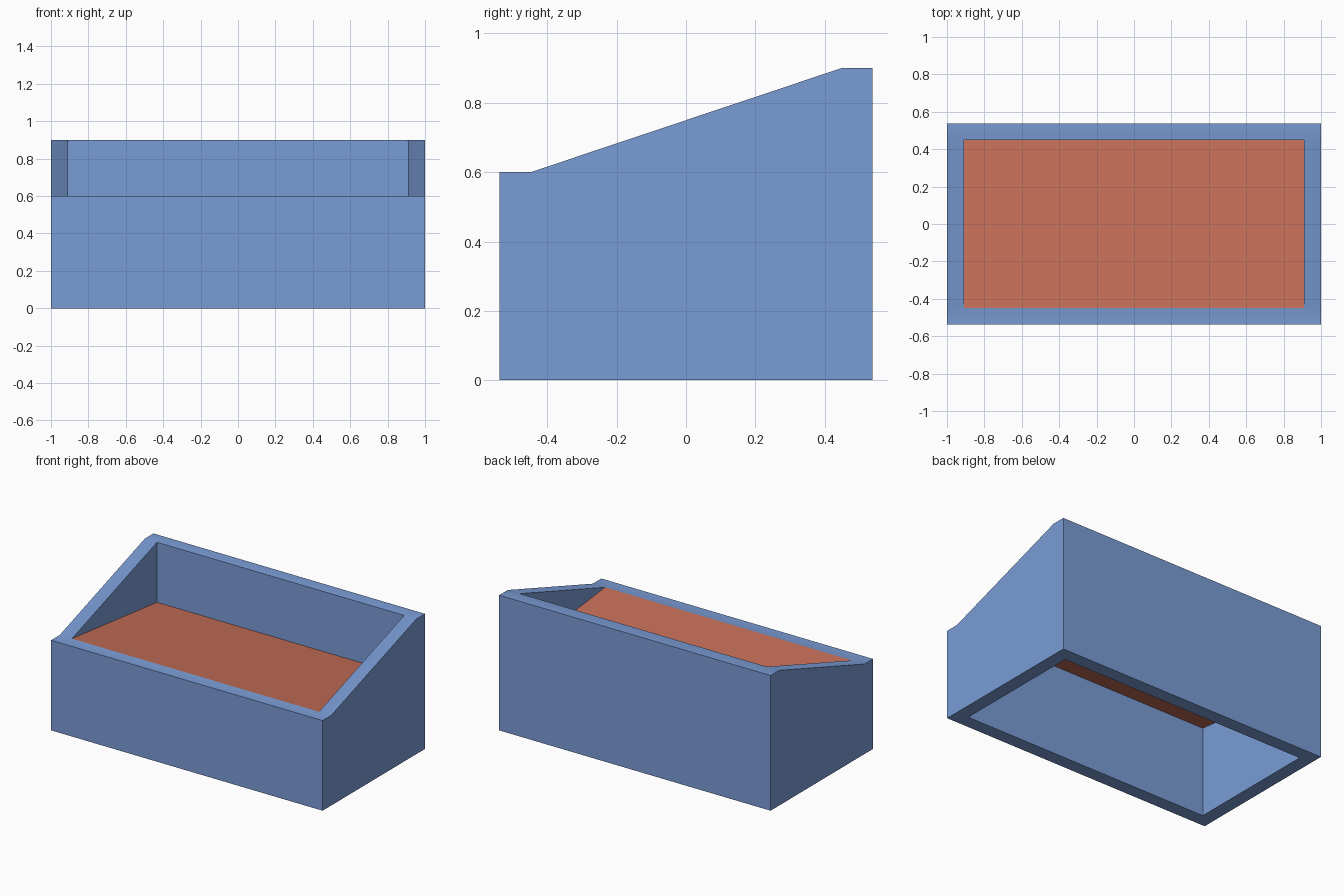
import bpy, bmesh, math

if "Cube" in bpy.data.objects:
    bpy.data.objects.remove(bpy.data.objects["Cube"])

XS = [-1.0, -0.91, 0.91, 1.0]
YS = [-0.538, -0.448, 0.448, 0.538]
ZS = [0.6, 0.6, 0.9, 0.9]      # rim height for each row in y


def material(name, rgb):
    m = bpy.data.materials.new(name)
    m.diffuse_color = (*rgb, 1.0)
    m.use_nodes = True
    m.node_tree.nodes["Principled BSDF"].inputs["Base Color"].default_value = m.diffuse_color
    return m


def make_object(name, bm, mat):
    me = bpy.data.meshes.new(name)
    bm.to_mesh(me)
    bm.free()
    me.materials.append(mat)
    ob = bpy.data.objects.new(name, me)
    bpy.context.collection.objects.link(ob)
    return ob


blue = material("box blue", (0.195, 0.333, 0.665))
red = material("panel red", (0.559, 0.159, 0.098))

# Frame: ring of eight cells, open at top and bottom
bm = bmesh.new()
top = [[bm.verts.new((x, y, z)) for x in XS] for y, z in zip(YS, ZS)]
low = [[bm.verts.new((x, y, 0)) for x in XS] for y in YS]
for j in range(3):
    for i in range(3):
        if (i, j) == (1, 1):
            continue
        ring = [(j, i), (j, i + 1), (j + 1, i + 1), (j + 1, i)]
        bm.faces.new([top[a][b] for a, b in ring])
        bm.faces.new([low[a][b] for a, b in reversed(ring)])
# Walls wherever the ring has a border edge: outside and inside
for e in [e for e in bm.edges if len(e.link_faces) == 1 and e.verts[0].co.z > 0]:
    loop = e.link_loops[0]
    a, b = loop.vert, loop.link_loop_next.vert
    under = {(v.co.x, v.co.y): v for row in low for v in row}
    la, lb = (under[(v.co.x, v.co.y)] for v in (a, b))
    bm.faces.new((b, a, la, lb))
box = make_object("open_box", bm, blue)
bpy.context.view_layer.objects.active = box
box.select_set(True)
bpy.ops.object.shade_smooth_by_angle(angle=math.radians(30))

# Inner panel: thin sheet, flush with the front rim and dipping to the back
bm = bmesh.new()
bm.faces.new([bm.verts.new(c) for c in (
    (XS[1], YS[1], 0.6), (XS[2], YS[1], 0.6),
    (XS[2], YS[2], 0.5), (XS[1], YS[2], 0.5))])
make_object("inner_panel", bm, red)
